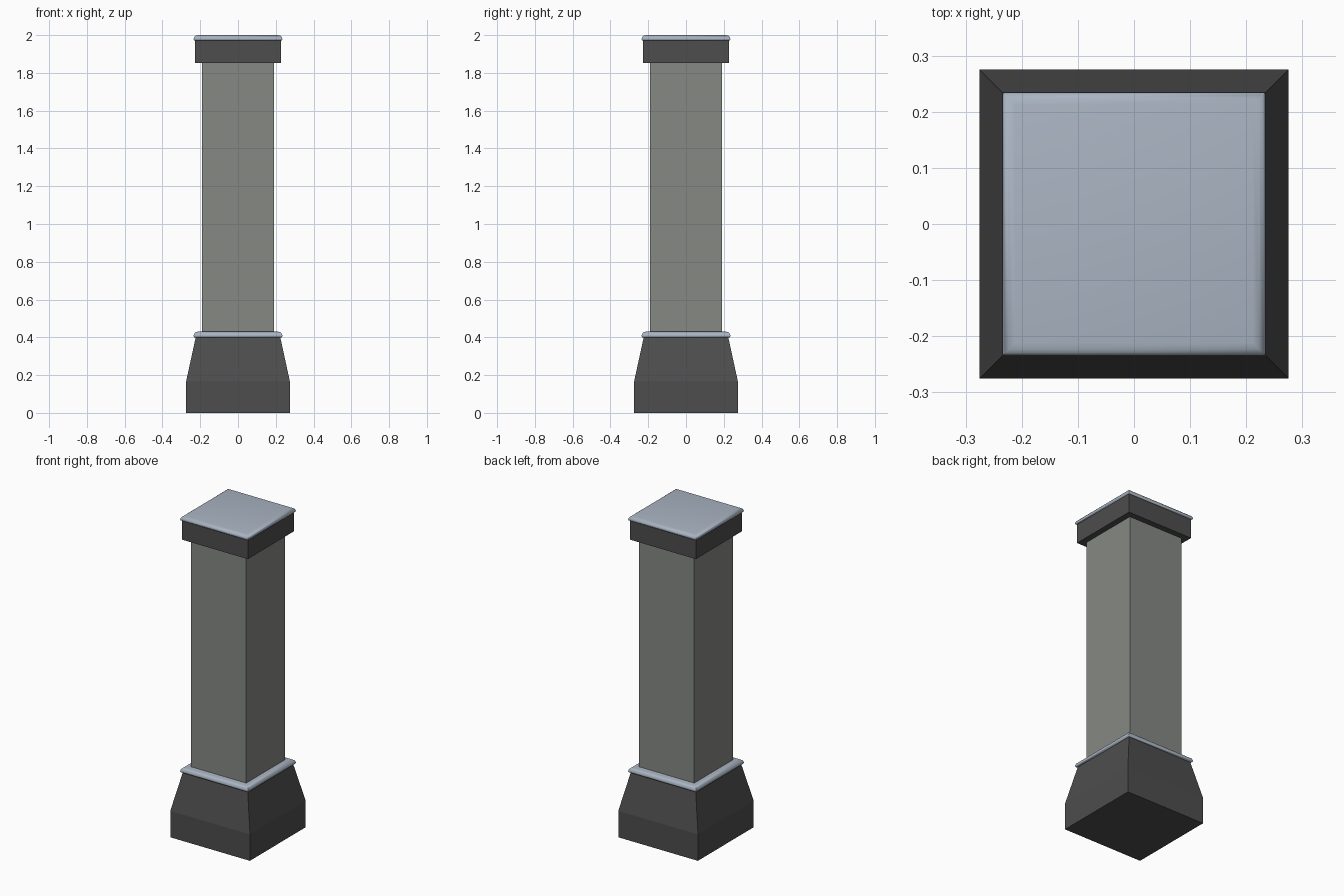
import bpy, bmesh, math

if "Cube" in bpy.data.objects:
    bpy.data.objects.remove(bpy.data.objects["Cube"])


def material(name, color):
    m = bpy.data.materials.new(name)
    m.diffuse_color = (*color, 1)
    m.use_nodes = True
    m.node_tree.nodes["Principled BSDF"].inputs["Base Color"].default_value = m.diffuse_color
    return m


dark = material("dark_stone", (0.075, 0.075, 0.075))
grey = material("shaft_stone", (0.24, 0.25, 0.23))
blue = material("pale_trim", (0.40, 0.46, 0.54))


def square_stack(name, profile, mat, smooth=False):
    """Solid with square cross-sections; profile is (half width, z) going up."""
    bm = bmesh.new()
    rings = [[bm.verts.new((sx * h, sy * h, z))
              for sx, sy in ((-1, -1), (1, -1), (1, 1), (-1, 1))]
             for h, z in profile]
    for a, b in zip(rings, rings[1:]):
        for i in range(4):
            j = (i + 1) % 4
            bm.faces.new((a[i], a[j], b[j], b[i]))
    bm.faces.new(rings[0][::-1])
    bm.faces.new(rings[-1])
    mesh = bpy.data.meshes.new(name)
    bm.to_mesh(mesh)
    bm.free()
    mesh.materials.append(mat)
    obj = bpy.data.objects.new(name, mesh)
    bpy.context.collection.objects.link(obj)
    if smooth:
        bpy.ops.object.select_all(action='DESELECT')
        obj.select_set(True)
        bpy.context.view_layer.objects.active = obj
        bpy.ops.object.shade_smooth_by_angle(angle=math.radians(50))
    return obj


def rounded_slab(name, z0, z1):
    """Mitred trim slab with a softly rounded rim."""
    h = z1 - z0
    rim = [(0.224, 0), (0.232, 0.08), (0.235, 0.28), (0.234, 0.5),
           (0.230, 0.75), (0.223, 0.92), (0.212, 1)]
    return square_stack(name, [(r, z0 + t * h) for r, t in rim], blue, True)


# Flared plinth and its trim
square_stack("base", [(0.275, 0), (0.275, 0.165), (0.224, 0.40)], dark)
rounded_slab("base_trim", 0.398, 0.43)

# Plain square shaft
square_stack("shaft", [(0.19, 0.42), (0.19, 1.86)], grey)

# Cap block and top slab
square_stack("cap", [(0.227, 1.852), (0.227, 1.975)], dark)
rounded_slab("cap_slab", 1.97, 2.0)
